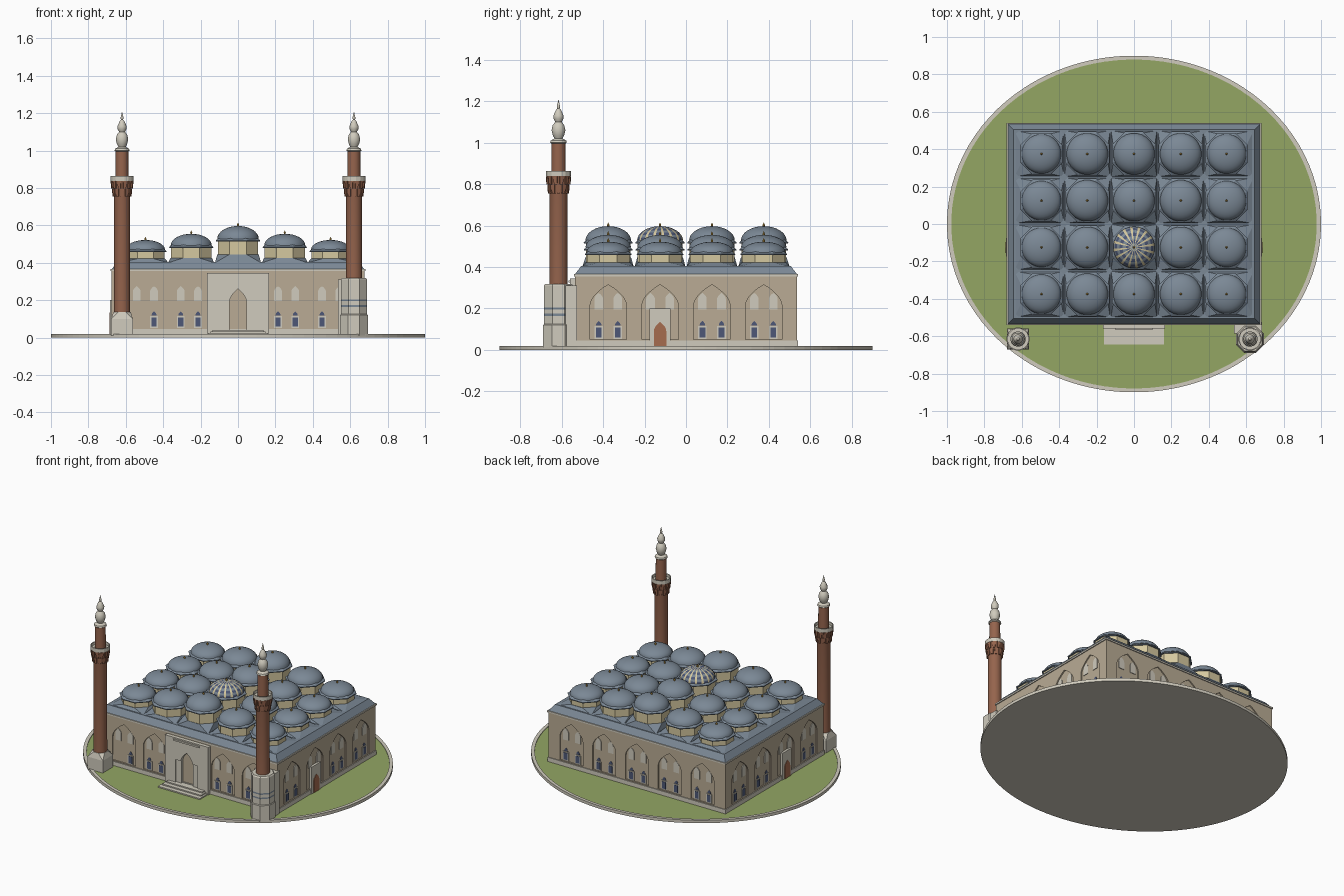
import bpy, bmesh
from math import pi, sin, cos
from mathutils import Matrix, Vector

if "Cube" in bpy.data.objects:
    bpy.data.objects.remove(bpy.data.objects["Cube"])


def material(name, r, g, b):
    m = bpy.data.materials.new(name)
    m.use_nodes = True
    col = [(c / 255) ** 2.2 for c in (r, g, b)] + [1]
    m.diffuse_color = col
    m.node_tree.nodes["Principled BSDF"].inputs["Base Color"].default_value = col
    return m


WALL = material("tan wall", 184, 170, 147)
STONE = material("pale stone", 207, 202, 188)
SLATE = material("slate roof", 122, 135, 148)
BRICK = material("red brick", 148, 100, 78)
DRUM = material("yellow stone", 212, 199, 158)
GRASS = material("grass", 146, 165, 100)
WOOD = material("door wood", 165, 108, 80)
GLASS = material("window blue", 78, 88, 118)
GOLD = material("gold", 190, 150, 70)


def finish(name, bm, mats, smooth=False, loc=(0, 0, 0)):
    bmesh.ops.recalc_face_normals(bm, faces=bm.faces)
    me = bpy.data.meshes.new(name)
    bm.to_mesh(me)
    bm.free()
    for m in mats:
        me.materials.append(m)
    ob = bpy.data.objects.new(name, me)
    ob.location = loc
    bpy.context.collection.objects.link(ob)
    if smooth:
        activate(ob)
        bpy.ops.object.shade_smooth_by_angle(angle=0.6)
    return ob


def activate(ob):
    bpy.ops.object.select_all(action="DESELECT")
    ob.select_set(True)
    bpy.context.view_layer.objects.active = ob


def lathe(name, profile, segs, mats, loc=(0, 0, 0), bands=None, smooth=False, yscale=1, rule=None):
    """Revolve (radius, z) points; bands gives a material index per profile step."""
    bm = bmesh.new()
    rings = []
    for r, z in profile:
        if r == 0:
            rings.append([bm.verts.new((0, 0, z))] * segs)
        else:
            angles = [2 * pi * (k + 0.5) / segs for k in range(segs)]
            rings.append([bm.verts.new((r * cos(a), r * sin(a) * yscale, z)) for a in angles])
    for i, (lo, hi) in enumerate(zip(rings, rings[1:])):
        for k in range(segs):
            n = (k + 1) % segs
            f = bm.faces.new(list(dict.fromkeys((lo[k], lo[n], hi[n], hi[k]))))
            f.material_index = rule(i, k) if rule else bands[i] if bands else 0
    return finish(name, bm, mats, smooth, loc)


def add_box(bm, x0, x1, y0, y1, z0, z1, inset=0):
    vs = bmesh.ops.create_cube(bm, size=1)["verts"]
    for v in vs:
        top = v.co.z > 0
        s = inset if top else 0
        v.co = (x1 - s if v.co.x > 0 else x0 + s, y1 - s if v.co.y > 0 else y0 + s, z1 if top else z0)


def box(name, mat, *dims):
    bm = bmesh.new()
    add_box(bm, *dims)
    return finish(name, bm, [mat])


def skirt(name, mat, x0, x1, y0, y1, z0, cx, cy, radius, z1):
    """Square to octagon transition."""
    bm = bmesh.new()
    sq = [bm.verts.new(p) for p in ((x1, y1, z0), (x0, y1, z0), (x0, y0, z0), (x1, y0, z0))]
    ang = [pi / 8 + k * pi / 4 for k in range(8)]
    oc = [bm.verts.new((cx + radius * cos(a), cy + radius * sin(a), z1)) for a in ang]
    for k in range(4):
        bm.faces.new((sq[k], oc[2 * k], oc[2 * k + 1]))
        bm.faces.new((sq[k], oc[2 * k + 1], oc[(2 * k + 2) % 8], sq[(k + 1) % 4]))
    bm.faces.new(oc)
    return finish(name, bm, [mat])


# Wall sides: turn about z, distance of the wall from the centre
HX, HY = 0.675, 0.535
SIDES = {"front": (0, HY), "right": (pi / 2, HX), "back": (pi, HY), "left": (-pi / 2, HX)}


def add_arch(bm, side, u, w, z0, spring, top, d0, d1):
    """Pointed arch prism on a wall, from depth d0 to d1 (outward positive)."""
    turn, dist = SIDES[side]
    if side in ("left", "back"):
        u = -u
    n = 6
    half = [(w * (1 - (i / n) ** 2), spring + (top - spring) * i / n) for i in range(n)]
    pts = [(w, z0)] + half + [(0, top)] + [(-x, z) for x, z in reversed(half)] + [(-w, z0)]
    if top == spring:
        pts = [(w, z0), (w, top), (-w, top), (-w, z0)]
    rot = Matrix.Rotation(turn, 3, "Z")
    loops = [[bm.verts.new(rot @ Vector((u + x, -dist - d, z))) for x, z in pts] for d in (d0, d1)]
    for lp in loops:
        bm.faces.new(lp)
    for k in range(len(pts)):
        n = (k + 1) % len(pts)
        bm.faces.new((loops[0][k], loops[0][n], loops[1][n], loops[1][k]))


def cut(ob, bm):
    cutter = finish("cutter", bm, [])
    cutter.hide_render = True
    mod = ob.modifiers.new("cut", "BOOLEAN")
    mod.operation, mod.solver, mod.object = "DIFFERENCE", "EXACT", cutter
    activate(ob)
    bpy.ops.object.modifier_apply(modifier=mod.name)
    bpy.data.objects.remove(cutter)


# Oval lawn with a stone curb
lathe("lawn", [(0, 0), (1, 0), (1, 0.02), (0.977, 0.02), (0.977, 0.016), (0, 0.016)], 96,
      [STONE, GRASS], bands=[0, 0, 0, 0, 1], yscale=0.9)

# Hall walls with shallow blind arches
hall = box("hall_walls", WALL, -HX, HX, -HY, HY, 0.012, 0.36)
BAYS = {"front": (-0.495, -0.26, 0.26, 0.495), "back": (-0.5, -0.25, 0, 0.25, 0.5),
        "right": (-0.375, -0.125, 0.125, 0.375), "left": (-0.375, -0.125, 0.125, 0.375)}
arches, frames, panes = bmesh.new(), bmesh.new(), bmesh.new()
for side, bays in BAYS.items():
    for b in bays:
        add_arch(arches, side, b, 0.088, 0.05, 0.21, 0.315, -0.008, 0.03)
        for u in (b - 0.046, b + 0.046):
            add_arch(frames, side, u, 0.021, 0.195, 0.245, 0.275, -0.009, -0.004)
            door_bay = side in ("left", "right") and b == -0.125
            if door_bay or (side == "front" and abs(u) > 0.5):
                continue
            add_arch(frames, side, u, 0.021, 0.052, 0.115, 0.115, -0.009, -0.004)
            add_arch(panes, side, u, 0.014, 0.06, 0.108, 0.108, -0.009, -0.002)
            add_arch(panes, side, u, 0.013, 0.118, 0.12, 0.14, -0.009, -0.006)
cut(hall, arches)
finish("window_frames", frames, [STONE])
finish("window_panes", panes, [GLASS])
box("plinth", STONE, -HX - 0.005, HX + 0.005, -HY - 0.005, HY + 0.005, 0.012, 0.045)
box("cornice", STONE, -HX - 0.006, HX + 0.006, -HY - 0.006, HY + 0.006, 0.355, 0.366)

# Side doorways
jambs, leaves = bmesh.new(), bmesh.new()
for side in ("left", "right"):
    add_arch(jambs, side, -0.125, 0.05, 0.014, 0.2, 0.2, -0.01, 0.009)
    add_arch(leaves, side, -0.125, 0.03, 0.014, 0.09, 0.135, -0.005, 0.012)
finish("side_door_frames", jambs, [STONE])
finish("side_doors", leaves, [WOOD])

# Front portal with niche, door and steps
portal = box("portal", STONE, -0.165, 0.165, -0.56, -0.5, 0.012, 0.345)
niche = bmesh.new()
add_arch(niche, "front", 0, 0.085, 0.0, 0.195, 0.195, 0.017, 0.06)
cut(portal, niche)
niche = bmesh.new()
add_arch(niche, "front", 0, 0.045, 0.04, 0.19, 0.26, -0.01, 0.06)
cut(portal, niche)
for name, mat, shape in (("portal_door", WOOD, (0.03, 0.04, 0.135, 0.135)),
                         ("portal_hood", SLATE, (0.042, 0.19, 0.2, 0.255))):
    bm = bmesh.new()
    add_arch(bm, "front", 0, *shape, -0.012, -0.004)
    finish(name, bm, [mat])
box("portal_moulding", STONE, -0.1, 0.1, -0.567, -0.55, 0.325, 0.336)
for k in range(3):
    box("step", STONE, -0.16 + 0.012 * k, 0.16 - 0.012 * k, -0.645 + 0.03 * k, -0.53, 0.012, 0.024 + 0.008 * k)

# Roof and its domed bays
box("roof_slope", SLATE, -HX, HX, -HY, HY, 0.366, 0.405, 0.03)
COLUMNS = [(0, 0.435, 0.52, 0.597, 1), (0.25, 0.415, 0.485, 0.555, 1), (0.495, 0.412, 0.463, 0.522, 0.95)]
ROWS = (-0.375, -0.125, 0.125, 0.375)
for cx0, base, eave, top, s in COLUMNS:
    for cx in sorted({cx0, -cx0}):
        for cy in ROWS:
            x0, x1 = (cx - 0.123, cx + 0.123)
            if cx > 0.4:
                x1 = 0.64
            elif cx < -0.4:
                x0 = -0.64
            y0 = -0.5 if cy < -0.3 else cy - 0.123
            y1 = 0.5 if cy > 0.3 else cy + 0.123
            r = 0.117 * s
            skirt("bay_skirt", SLATE, x0, x1, y0, y1, 0.4, cx, cy, r + 0.003, base + 0.01)
            lathe("dome_drum", [(r, base), (r, eave)], 8, [DRUM], (cx, cy, 0))
            lathe("dome_eave", [(0, eave - 0.006), (r + 0.01, eave - 0.006), (r + 0.011, eave),
                                (r - 0.01, eave + 0.014), (0, eave + 0.014)], 8, [SLATE], (cx, cy, 0))
            rise = top - eave - 0.008
            arc = [((r - 0.006) * cos(t * pi / 16), eave + 0.008 + rise * sin(t * pi / 16)) for t in range(8)]
            arc.append((0, top))
            if cx == 0 and cy == -0.125:
                # Lantern dome with radial ribs
                lathe("lantern_dome", arc, 48, [GLASS, DRUM, SLATE], (cx, cy, 0), smooth=True,
                      rule=lambda i, k: 1 if k % 3 == 0 else 2 if i % 2 else 0)
            else:
                lathe("dome", arc, 24, [SLATE], (cx, cy, 0), smooth=True)
            lathe("dome_finial", [(0.005, top - 0.003), (0.006, top + 0.006), (0, top + 0.018)], 8, [GOLD], (cx, cy, 0))

# Minarets
MY = -0.615


def minaret(x, foot):
    at = (x, MY, 0)
    lathe("minaret_shaft", [(0.044, foot), (0.043, 0.75), (0.05, 0.78), (0.053, 0.82), (0.06, 0.84), (0, 0.84)],
          20, [BRICK], at, smooth=True)
    lathe("minaret_balcony", [(0, 0.838), (0.062, 0.838), (0.062, 0.864), (0.056, 0.864), (0.056, 0.845), (0, 0.845)],
          16, [STONE], at)
    lathe("minaret_upper_shaft", [(0.035, 0.84), (0.034, 1.0)], 20, [BRICK], at, smooth=True)
    lathe("minaret_crown", [(0.034, 0.995), (0.041, 1.0), (0.038, 1.01), (0.02, 1.02), (0.028, 1.035), (0.034, 1.06),
                            (0.028, 1.085), (0.016, 1.1), (0.024, 1.115), (0.025, 1.13), (0.014, 1.155),
                            (0.006, 1.165), (0.008, 1.175), (0, 1.21)], 16, [STONE], at, smooth=True)
    # Two tiers of corbels under the balcony
    bm = bmesh.new()
    for tier, (r, z) in enumerate(((0.046, 0.755), (0.053, 0.797))):
        for k in range(12):
            part = bmesh.new()
            add_box(part, r - 0.012, r + 0.005, -0.007, 0.007, z, z + 0.04, -0.003)
            part.transform(Matrix.Rotation((k + tier / 2) * pi / 6, 4, "Z"))
            tmp = bpy.data.meshes.new("corbel")
            part.to_mesh(tmp)
            part.free()
            bm.from_mesh(tmp)
            bpy.data.meshes.remove(tmp)
    finish("minaret_corbels", bm, [BRICK], loc=at)


minaret(-0.62, 0.12)
minaret(0.62, 0.3)
box("low_pedestal", STONE, -0.678, -0.562, MY - 0.056, MY + 0.056, 0.012, 0.1)
skirt("low_pedestal_cap", STONE, -0.678, -0.562, MY - 0.056, MY + 0.056, 0.1, -0.62, MY, 0.05, 0.138)
lathe("tall_pedestal", [(0.08, 0.012), (0.08, 0.12), (0.076, 0.125), (0.076, 0.165), (0.076, 0.175), (0.076, 0.195),
                        (0.076, 0.205), (0.076, 0.31), (0.07, 0.318), (0, 0.318)], 8, [STONE, SLATE],
      (0.62, MY, 0), bands=[0, 0, 0, 1, 0, 1, 0, 0, 0])
box("pedestal_link", STONE, 0.535, 0.685, -0.585, -0.525, 0.012, 0.31)
